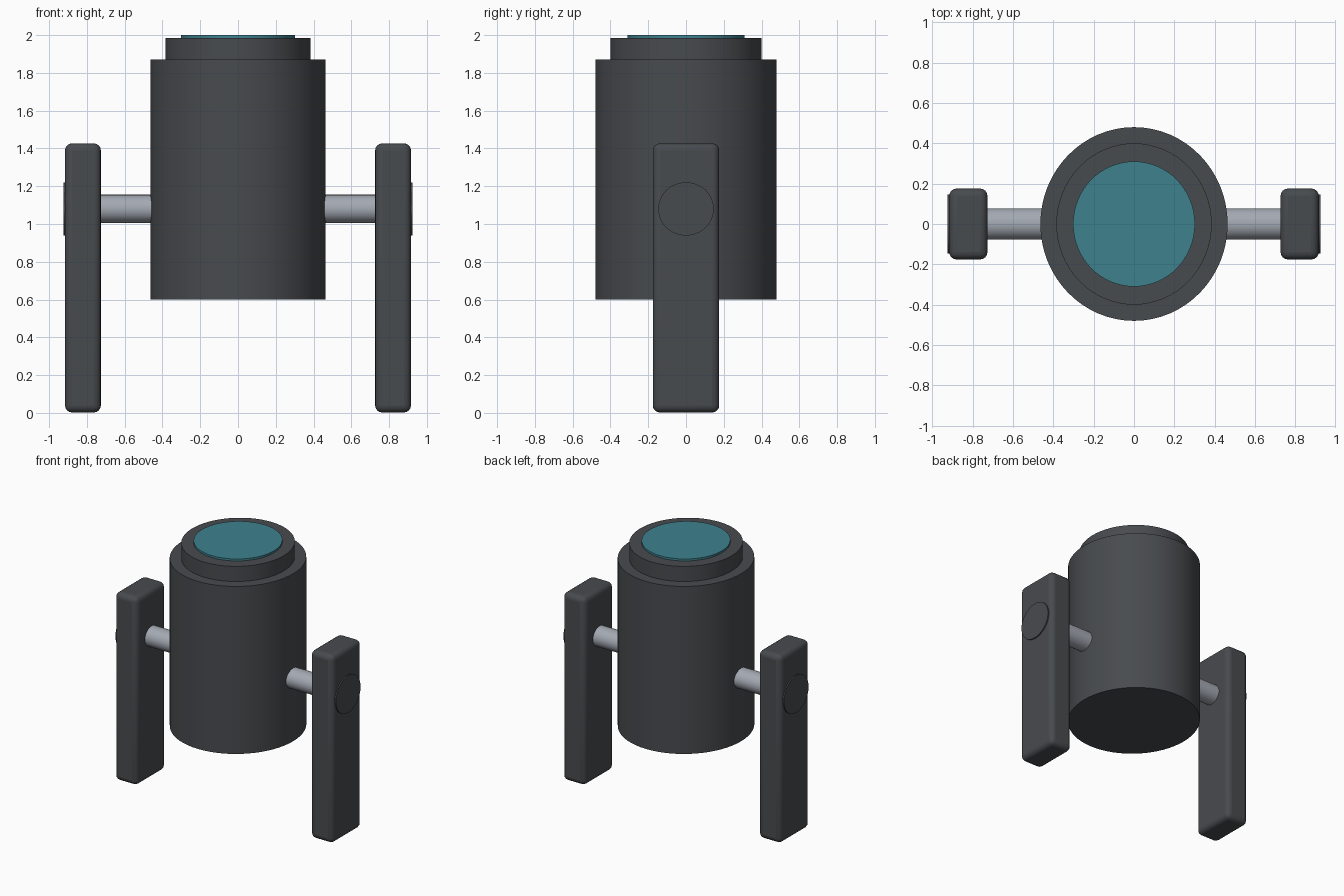
import bpy
import math

if "Cube" in bpy.data.objects:
    bpy.data.objects.remove(bpy.data.objects["Cube"])


def material(name, color):
    m = bpy.data.materials.new(name)
    m.diffuse_color = (*color, 1)
    m.use_nodes = True
    m.node_tree.nodes["Principled BSDF"].inputs["Base Color"].default_value = m.diffuse_color
    return m


charcoal = material("charcoal", (0.064, 0.070, 0.077))
steel = material("steel", (0.37, 0.40, 0.45))
teal = material("teal", (0.048, 0.22, 0.27))


def finish(name, mat):
    ob = bpy.context.object
    ob.name = name
    ob.data.materials.append(mat)
    bpy.ops.object.transform_apply(location=False, rotation=True, scale=True)
    bpy.ops.object.shade_smooth_by_angle(angle=math.radians(35))
    return ob


def upright(name, mat, rx, ry, z0, z1):
    """Slightly oval vertical cylinder."""
    bpy.ops.mesh.primitive_cylinder_add(
        vertices=64, radius=1, depth=z1 - z0, location=(0, 0, (z0 + z1) / 2))
    bpy.context.object.scale = (rx, ry, 1)
    return finish(name, mat)


def crosswise(name, mat, ry, rz, x0, x1, z):
    """Cylinder lying along x."""
    bpy.ops.mesh.primitive_cylinder_add(
        vertices=48, radius=1, depth=abs(x1 - x0),
        location=((x0 + x1) / 2, 0, z), rotation=(0, math.pi / 2, 0))
    bpy.context.object.scale = (rz, ry, 1)
    return finish(name, mat)


# Central drum, raised collar and lens
upright("drum", charcoal, 0.464, 0.48, 0.60, 1.87)
upright("collar", charcoal, 0.385, 0.40, 1.86, 1.985)
upright("lens", teal, 0.302, 0.31, 1.975, 2.0)

# Side supports: axle, rounded leg and outer pivot cap
for side, s in (("left", -1), ("right", 1)):
    crosswise(side + "_axle", steel, 0.078, 0.075, s * 0.44, s * 0.74, 1.08)
    bpy.ops.mesh.primitive_cube_add(size=1, location=(s * 0.821, 0, 0.7165))
    bpy.context.object.scale = (0.19, 0.352, 1.425)
    leg = finish(side + "_leg", charcoal)
    leg.location.z = 0.7125 + 0.002
    bev = leg.modifiers.new("rounded edges", 'BEVEL')
    bev.width = 0.038
    bev.segments = 4
    crosswise(side + "_pivot_cap", charcoal, 0.147, 0.141,
              s * 0.88, s * 0.925, 1.08)
